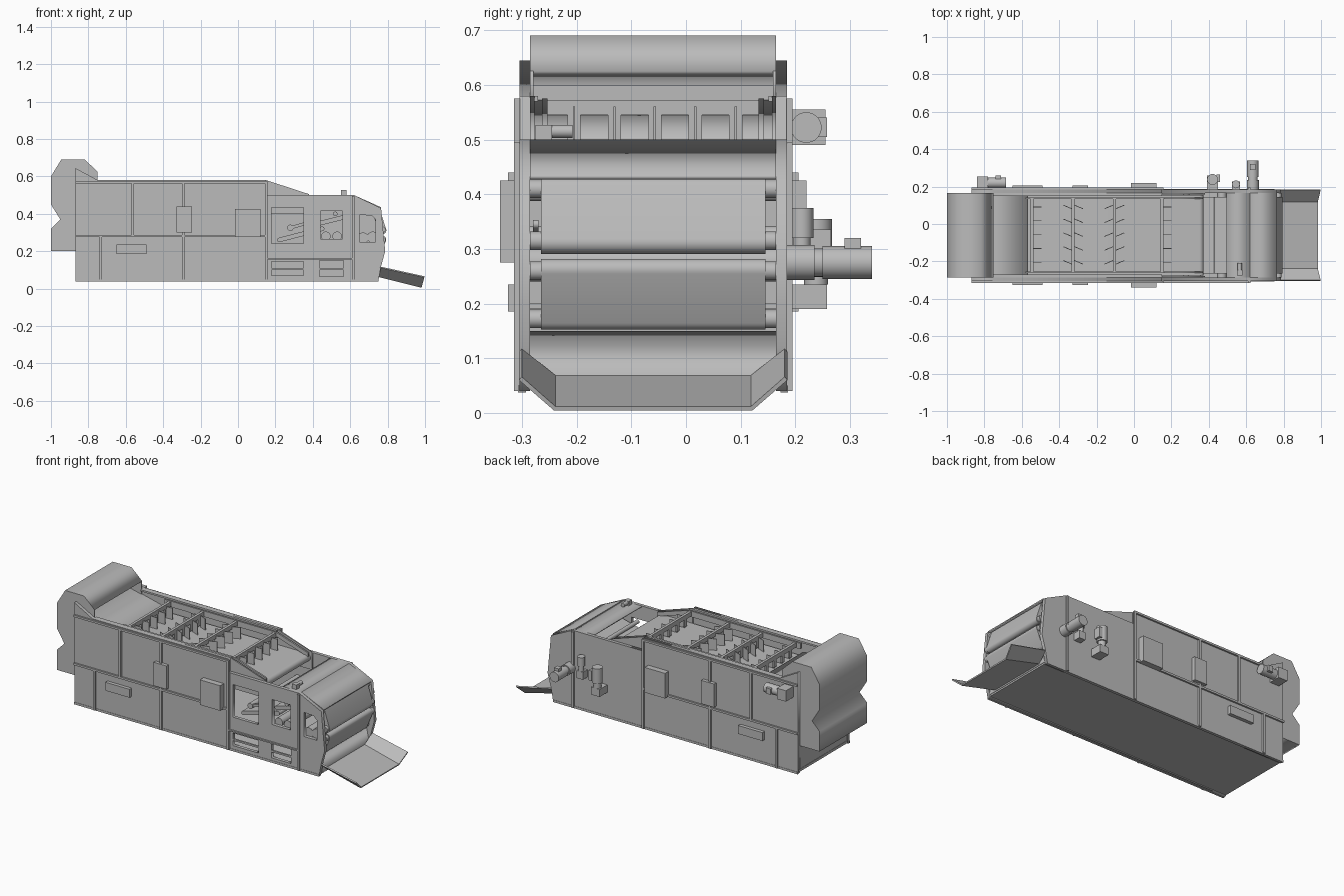
import bpy, math
from mathutils import Matrix, Vector

cube = bpy.data.objects.get("Cube")
if cube:
    bpy.data.objects.remove(cube, do_unlink=True)

grey = bpy.data.materials.new("machine_grey")
grey.use_nodes = True
grey.diffuse_color = (0.5, 0.5, 0.5, 1)
grey.node_tree.nodes["Principled BSDF"].inputs["Base Color"].default_value = (0.5, 0.5, 0.5, 1)

MID = -0.06          # centre of the housing across y
FRONT, BACK = -0.31, 0.19
IN_F, IN_B = -0.285, 0.165


def finish(ob, name, smooth=False):
    ob.name = name
    ob.data.materials.clear()
    ob.data.materials.append(grey)
    if smooth:
        bpy.ops.object.select_all(action='DESELECT')
        ob.select_set(True)
        bpy.context.view_layer.objects.active = ob
        bpy.ops.object.shade_smooth_by_angle(angle=math.radians(35))
    return ob


def box(name, x0, x1, y0, y1, z0, z1, turn=0):
    bpy.ops.mesh.primitive_cube_add(size=1, location=((x0 + x1) / 2, (y0 + y1) / 2, (z0 + z1) / 2))
    ob = bpy.context.object
    ob.scale = (x1 - x0, y1 - y0, z1 - z0)
    ob.rotation_euler.z = turn
    return finish(ob, name)


def rod(name, a, b, r, sides=32):
    a, b = Vector(a), Vector(b)
    bpy.ops.mesh.primitive_cylinder_add(vertices=sides, radius=r, depth=(b - a).length, location=(a + b) / 2)
    ob = bpy.context.object
    ob.rotation_euler = (b - a).to_track_quat('Z', 'Y').to_euler()
    return finish(ob, name, True)


def plate(name, outline, y0, y1, holes=(), smooth=False):
    """Extrude an x-z outline, with optional holes, from y0 to y1."""
    cu = bpy.data.curves.new(name, 'CURVE')
    cu.dimensions, cu.fill_mode, cu.extrude = '2D', 'BOTH', (y1 - y0) / 2
    for pts in (outline, *holes):
        sp = cu.splines.new('POLY')
        sp.points.add(len(pts) - 1)
        for p, (x, z) in zip(sp.points, pts):
            p.co = (x, z, 0, 1)
        sp.use_cyclic_u = True
    ob = bpy.data.objects.new(name, cu)
    bpy.context.collection.objects.link(ob)
    bpy.ops.object.select_all(action='DESELECT')
    ob.select_set(True)
    bpy.context.view_layer.objects.active = ob
    bpy.ops.object.convert(target='MESH')
    ob = bpy.context.object
    ob.data.transform(Matrix.Translation((0, (y0 + y1) / 2, 0)) @ Matrix.Rotation(math.pi / 2, 4, 'X'))
    return finish(ob, name, smooth)


def belt(name, a, b, r, y0, y1):
    """Belt loop around two equal pulleys."""
    ang = math.atan2(b[1] - a[1], b[0] - a[0])
    pts = []
    for c, start in ((b, ang - math.pi / 2), (a, ang + math.pi / 2)):
        for i in range(13):
            t = start + math.pi * i / 12
            pts.append((c[0] + r * math.cos(t), c[1] + r * math.sin(t)))
    return plate(name, pts, y0, y1, smooth=True)


def rect(x0, x1, z0, z1):
    return [(x0, z0), (x1, z0), (x1, z1), (x0, z1)]


def sheet(name, a, b, t=0.008, y0=IN_F, y1=IN_B):
    """Flat cross panel between two x-z points."""
    return plate(name, [a, b, (b[0], b[1] - t), (a[0], a[1] - t)], y0, y1)


# Side walls, the front one with inspection openings
side = [(-0.87, 0.04), (0.75, 0.04), (0.765, 0.12), (0.787, 0.2), (0.765, 0.43), (0.62, 0.5),
        (0.15, 0.5), (0.15, 0.58), (-0.75, 0.58), (-0.87, 0.645)]
openings = [rect(0.18, 0.35, 0.24, 0.435), rect(0.44, 0.56, 0.265, 0.415),
            [(0.65, 0.25), (0.735, 0.25), (0.735, 0.37), (0.715, 0.39), (0.65, 0.395)],
            rect(0.18, 0.35, 0.07, 0.145), rect(0.435, 0.565, 0.065, 0.15)]
plate("front_side_wall", side, FRONT + 0.005, IN_F, openings)
plate("back_side_wall", side, IN_B, BACK - 0.005)

# Floor, end walls and panels
box("floor", -0.87, 0.75, FRONT + 0.01, BACK - 0.01, 0.045, 0.06)
box("rear_wall", -0.868, -0.85, IN_F, IN_B, 0.045, 0.6)
sheet("outlet_panel", (0.735, 0.15), (0.755, 0.06), 0.01)
sheet("roof_panel", (0.495, 0.5), (0.62, 0.5))
sheet("sloped_roof_panel", (0.62, 0.5), (0.765, 0.435))
box("inner_deck", -0.85, 0.72, IN_F, IN_B, 0.19, 0.2)

# Mirrored ribs, rails and service boxes on both sides
for tag, wall, sign in (("front", FRONT, -1), ("back", BACK, 1)):
    def mount(name, x0, x1, z0, z1, depth):
        ya, yb = sorted((wall - sign * 0.006, wall + sign * depth))
        box(f"{tag}_{name}", x0, x1, ya, yb, z0, z1)
    for x, z0, z1 in ((-0.74, 0.04, 0.28), (-0.57, 0.28, 0.575), (-0.3, 0.04, 0.575),
                      (0.145, 0.04, 0.575), (0.61, 0.04, 0.495)):
        mount("rib", x, x + 0.014, z0, z1, 0.005)
    for x0, x1, z in ((-0.87, 0.15, 0.275), (-0.87, 0.15, 0.563)):
        mount("rail", x0, x1, z, z + 0.012, 0.005)
    mount("long_box", -0.65, -0.49, 0.185, 0.235, 0.016)
    mount("narrow_box", -0.33, -0.245, 0.3, 0.44, 0.016)
    mount("control_box", -0.015, 0.12, 0.275, 0.425, 0.03)
    # sloped guide beside the deck end and hopper edge rail
    edge = IN_F if sign < 0 else IN_B
    ya, yb = sorted((edge, edge - sign * 0.008))
    plate(f"{tag}_deck_guide", [(0.15, 0.4), (0.38, 0.4), (0.38, 0.505), (0.15, 0.58)], ya, yb)
    ya, yb = sorted((edge - sign * 0.022, edge - sign * 0.032))
    box(f"{tag}_hopper_rail", -0.58, 0.16, ya, yb, 0.54, 0.575)
    sheet(f"{tag}_sloped_rail", (0.16, 0.575), (0.37, 0.508), 0.025, ya, yb)
    box(f"{tag}_top_flange", -0.75, 0.15, *sorted((edge, edge - sign * 0.014)), 0.57, 0.58)

# Bottom skids and lower window frame rails
for y in (FRONT, BACK - 0.02):
    box("bottom_skid", -0.87, 0.75, y + 0.003, y + 0.017, 0.037, 0.05)
box("lower_front_rail", 0.155, 0.61, FRONT - 0.005, FRONT + 0.006, 0.155, 0.163)
box("window_ledge", 0.18, 0.35, FRONT + 0.004, FRONT + 0.015, 0.1, 0.11)
box("window_ledge", 0.435, 0.565, FRONT + 0.004, FRONT + 0.015, 0.1, 0.11)

# Main conveyor with its rounded end
belt("main_conveyor", (-0.6, 0.47), (0.35, 0.47), 0.022, IN_F + 0.01, IN_B - 0.01)

# Hopper crossbars with angled rake blades
for x, turn, offsets in ((-0.545, 0, (0.025,)), (-0.325, -0.4, (-0.03, 0.03)),
                         (-0.105, 0.4, (-0.03, 0.03)), (0.15, 0, (0.025,))):
    box("crossbar", x - 0.008, x + 0.008, IN_F + 0.03, IN_B - 0.03, 0.545, 0.572)
    for i in range(5):
        y = -0.205 + 0.074 * i
        box("blade_hanger", x - 0.006, x + 0.006, y - 0.012, y + 0.012, 0.5, 0.55)
        for dx in offsets:
            box("rake_blade", x + dx - 0.025, x + dx + 0.025, y - 0.002, y + 0.002, 0.49, 0.56, turn)

# Rear hood, inlet tongue and hood cheeks
hood = [(-0.87, 0.2), (-1.0, 0.2), (-1.0, 0.32), (-0.95, 0.37), (-1.0, 0.45), (-1.0, 0.6),
        (-0.945, 0.69), (-0.82, 0.69), (-0.75, 0.625), (-0.78, 0.615), (-0.85, 0.64), (-0.865, 0.6)]
plate("rear_hood", hood, IN_F, IN_B)
for y in (IN_F, IN_B - 0.006):
    plate("hood_cheek", [(-0.87, 0.55), (-0.75, 0.55), (-0.75, 0.625), (-0.82, 0.68), (-0.87, 0.68)], y, y + 0.006)
sheet("inlet_tongue", (-0.86, 0.575), (-0.57, 0.505))

# Outlet belts and press rollers
belt("upper_outlet_belt", (0.74, 0.41), (0.772, 0.312), 0.021, -0.265, 0.145)
belt("lower_outlet_belt", (0.772, 0.262), (0.735, 0.172), 0.02, -0.265, 0.145)
for x, z, r in ((0.772, 0.315, 0.017), (0.772, 0.26, 0.017), (0.74, 0.41, 0.017), (0.735, 0.172, 0.017)):
    rod("outlet_shaft", (x, IN_F, z), (x, IN_B, z), r)
for x, z, r in ((0.668, 0.27, 0.03), (0.72, 0.275, 0.03), (0.28, 0.325, 0.017),
                (0.47, 0.28, 0.025), (0.53, 0.28, 0.025), (0.52, 0.4, 0.012)):
    rod("inner_roller", (x, IN_F, z), (x, IN_B, z), r)
belt("inner_slope_belt", (0.22, 0.26), (0.45, 0.32), 0.012, -0.265, 0.145)
belt("inner_link", (0.28, 0.325), (0.35, 0.345), 0.008, -0.28, -0.27)
belt("inner_upper_belt", (0.44, 0.35), (0.64, 0.4), 0.012, -0.265, 0.145)

# Outlet tray with flared sides
across = [(-0.303, 0.05), (-0.24, 0), (0.12, 0), (0.183, 0.05)]
verts = [(0.755 + h * 0.1, y, 0.065 + h) for y, h in across]
verts += [(0.982 + h * 0.3, y, 0.008 + h * 1.1) for y, h in across]
me = bpy.data.meshes.new("outlet_tray")
me.from_pydata(verts, [], [(i, i + 4, i + 5, i + 1) for i in range(3)])
tray = bpy.data.objects.new("outlet_tray", me)
bpy.context.collection.objects.link(tray)
finish(tray, "outlet_tray")
mod = tray.modifiers.new("thickness", 'SOLIDIFY')
mod.thickness, mod.offset = 0.008, 0

# Horizontal outlet drive motor
rod("drive_gearbox", (0.635, 0.18, 0.275), (0.635, 0.235, 0.275), 0.032)
rod("drive_flange", (0.635, 0.235, 0.275), (0.635, 0.25, 0.275), 0.026)
rod("drive_motor", (0.635, 0.25, 0.275), (0.635, 0.34, 0.275), 0.03)
box("drive_terminal_box", 0.62, 0.65, 0.29, 0.32, 0.3, 0.32)

# Upright motors
for x, y, z0, z1, r in ((0.42, 0.238, 0.235, 0.355, 0.029), (0.545, 0.212, 0.29, 0.375, 0.021)):
    rod("upright_motor", (x, y, z0 + 0.03), (x, y, z1), r)
    rod("upright_motor_neck", (x, y, z0), (x, y, z0 + 0.03), r * 0.75)
    box("upright_gearbox", x - r, x + r, BACK - 0.006, y + r * 0.7, z0 - 0.045, z0)
box("upright_terminal_box", 0.44, 0.46, 0.225, 0.265, 0.275, 0.335)

# Rear drive motor
box("rear_gearbox", -0.84, -0.78, BACK - 0.006, 0.255, 0.49, 0.555)
rod("rear_motor", (-0.78, 0.22, 0.522), (-0.685, 0.22, 0.522), 0.028)
box("rear_terminal_box", -0.74, -0.71, 0.235, 0.258, 0.505, 0.54)

# Small roof motor
box("roof_gearbox", 0.55, 0.58, -0.275, -0.245, 0.5, 0.527)
rod("roof_motor", (0.565, -0.245, 0.515), (0.565, -0.208, 0.515), 0.012)
